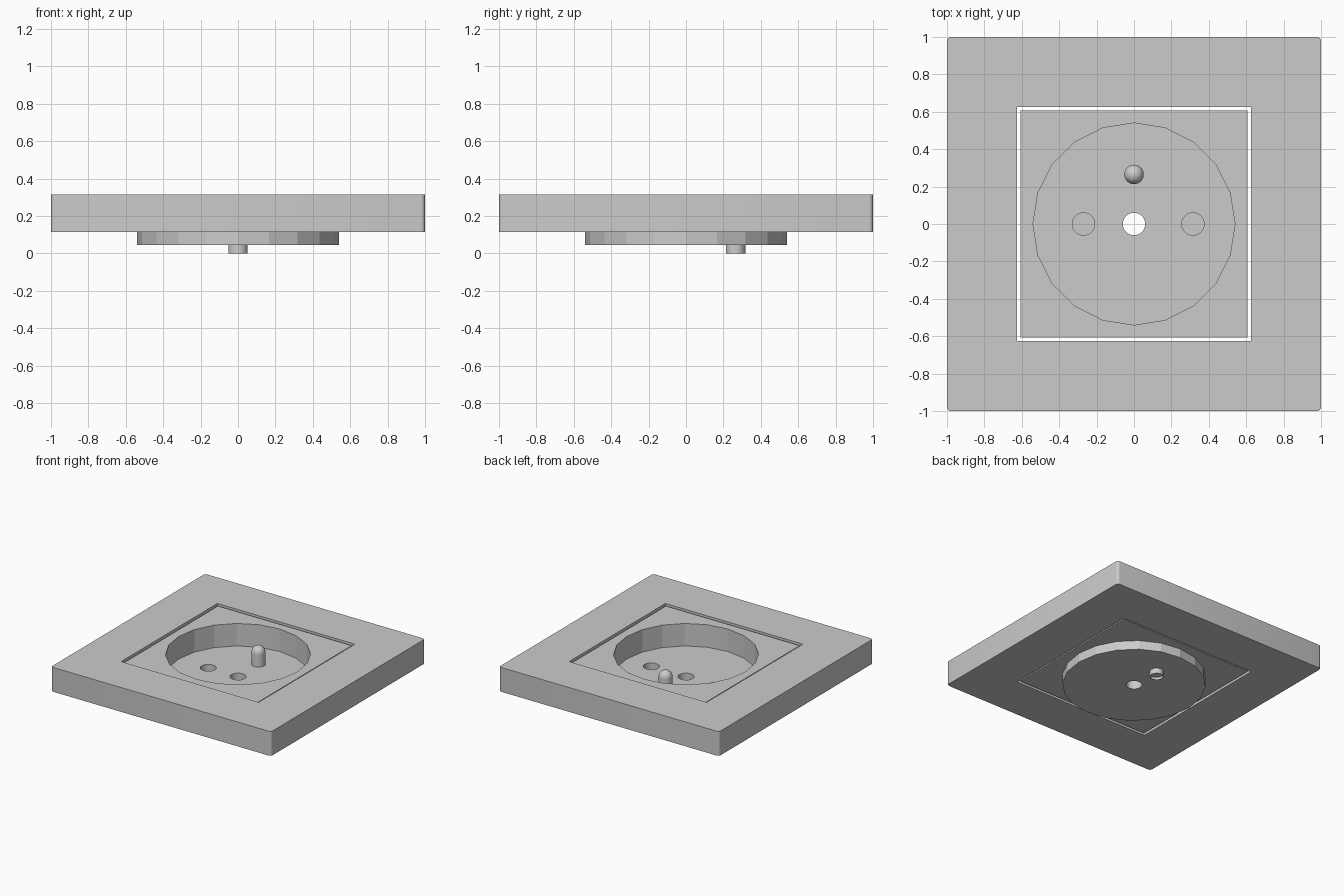
import bpy, bmesh, math

if "Cube" in bpy.data.objects:
    bpy.data.objects.remove(bpy.data.objects["Cube"])

SMOOTH = math.radians(35)


def activate(obj):
    bpy.ops.object.select_all(action='DESELECT')
    obj.select_set(True)
    bpy.context.view_layer.objects.active = obj


def block(name, half, z0, z1):
    bpy.ops.mesh.primitive_cube_add(size=1, location=(0, 0, (z0 + z1) / 2))
    obj = bpy.context.object
    obj.name = name
    obj.scale = (half * 2, half * 2, z1 - z0)
    bpy.ops.object.transform_apply(location=True, scale=True)
    return obj


def cylinder(name, radius, z0, z1, sides, x=0.0, y=0.0):
    bpy.ops.mesh.primitive_cylinder_add(vertices=sides, radius=radius, depth=z1 - z0,
                                        location=(x, y, (z0 + z1) / 2))
    obj = bpy.context.object
    obj.name = name
    return obj


def cut(obj, cutter):
    mod = obj.modifiers.new("cut", 'BOOLEAN')
    mod.operation = 'DIFFERENCE'
    mod.solver = 'EXACT'
    mod.object = cutter
    activate(obj)
    bpy.ops.object.modifier_apply(modifier=mod.name)
    bpy.data.objects.remove(cutter, do_unlink=True)


# Outer frame: square slab, rounded vertical corners, square opening
frame = block("frame", 1.0, 0.115, 0.315)
bm = bmesh.new()
bm.from_mesh(frame.data)
corners = [e for e in bm.edges if abs(e.verts[0].co.z - e.verts[1].co.z) > 0.1]
bmesh.ops.bevel(bm, geom=corners, offset=0.022, segments=4, profile=0.5, affect='EDGES')
bm.to_mesh(frame.data)
bm.free()
cut(frame, block("opening_cutter", 0.625, 0.0, 0.5))
activate(frame)
bpy.ops.object.shade_smooth_by_angle(angle=SMOOTH)

# Centre plate with a twenty-sided well
plate = block("centre_plate", 0.608, 0.12, 0.305)
cut(plate, cylinder("well_cutter", 0.54, 0.0, 0.5, 20))

# Well floor: one through hole in the middle, two blind contact holes
floor = cylinder("well_floor", 0.54, 0.045, 0.12, 20)
for x, depth_z in ((0.0, 0.0), (-0.27, 0.06), (0.315, 0.06)):
    cut(floor, cylinder("hole_cutter", 0.06, depth_z, 0.3, 32, x))

# Earth pin: domed top, shallow recess underneath, turned from a profile
r, dome_z = 0.052, 0.223
profile = [(0.0, 0.022), (r - 0.004, 0.022), (r - 0.004, 0.0), (r, 0.0)]
profile += [(r * math.cos(a), dome_z + r * math.sin(a))
            for a in (math.pi / 2 * i / 8 for i in range(9))]
bm = bmesh.new()
verts = [bm.verts.new((px, 0, pz)) for px, pz in profile]
edges = [bm.edges.new(pair) for pair in zip(verts, verts[1:])]
bmesh.ops.spin(bm, geom=verts + edges, cent=(0, 0, 0), axis=(0, 0, 1),
               angle=math.tau, steps=32)
bmesh.ops.remove_doubles(bm, verts=bm.verts, dist=0.0005)
bmesh.ops.recalc_face_normals(bm, faces=bm.faces)
mesh = bpy.data.meshes.new("earth_pin")
bm.to_mesh(mesh)
bm.free()
pin = bpy.data.objects.new("earth_pin", mesh)
bpy.context.collection.objects.link(pin)
pin.location = (0, 0.265, 0)
activate(pin)
bpy.ops.object.shade_smooth_by_angle(angle=SMOOTH)
